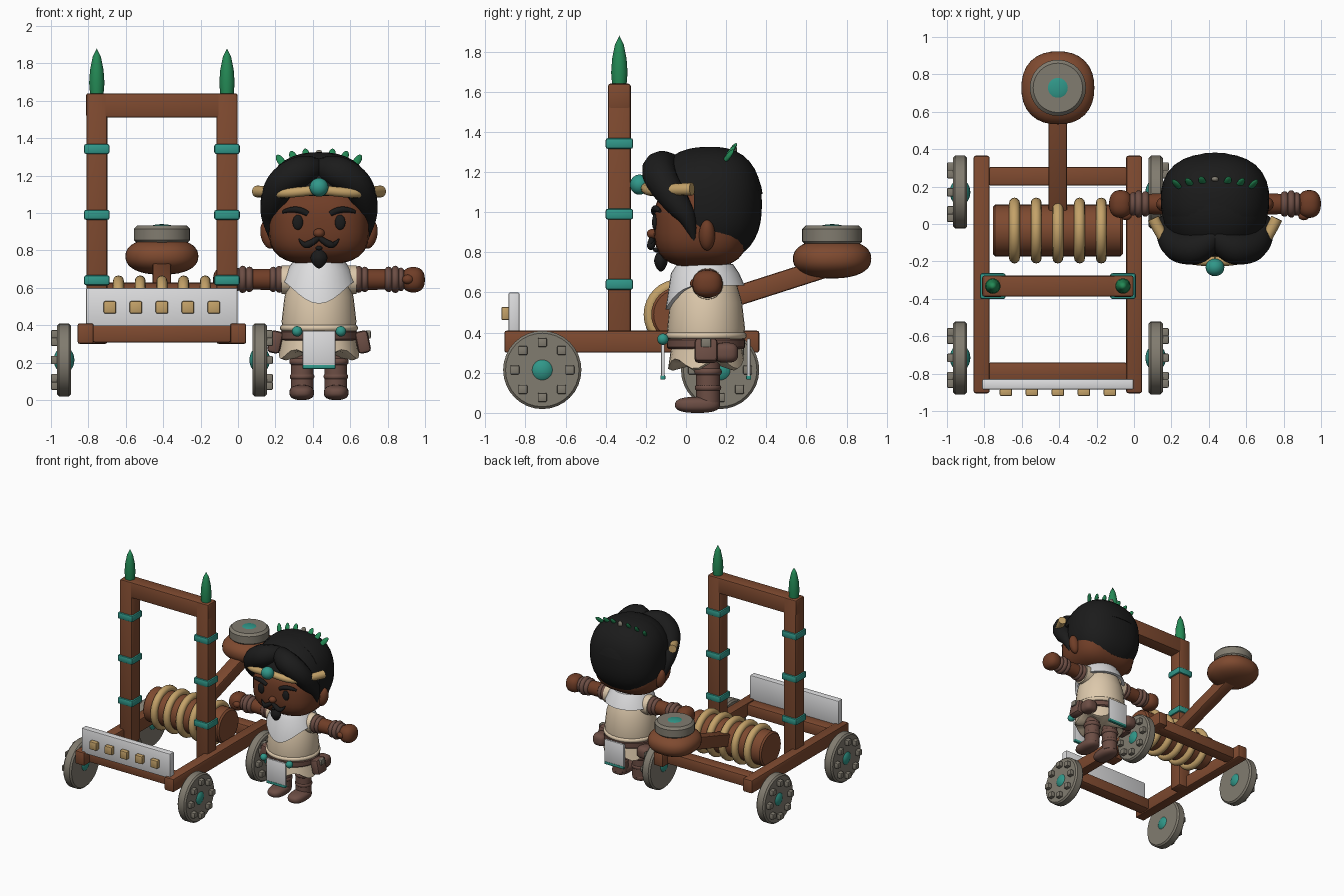
import bpy, bmesh, math
from mathutils import Matrix, Vector, Euler

cube = bpy.data.objects.get("Cube")
if cube:
    bpy.data.objects.remove(cube, do_unlink=True)


def material(name, r, g, b):
    m = bpy.data.materials.new(name)
    m.use_nodes = True
    m.diffuse_color = (r, g, b, 1)
    node = m.node_tree.nodes["Principled BSDF"]
    node.inputs["Base Color"].default_value = (r, g, b, 1)
    node.inputs["Roughness"].default_value = 0.8
    return m


WOOD = material("wood brown", .21, .068, .029)
SKIN = material("skin brown", .16, .047, .02)
BLACK = material("hair black", .011, .011, .011)
TEAL = material("teal stone", .03, .31, .25)
GREEN = material("leaf green", .017, .25, .09)
TAN = material("rope tan", .55, .36, .14)
GRAY = material("stone gray", .22, .2, .16)
WHITE = material("white cloth", .73, .73, .74)
CREAM = material("cream tunic", .72, .58, .41)
LEATHER = material("leather brown", .15, .075, .058)
X_AXIS = (0, math.pi / 2, 0)


def smooth(ob):
    bpy.ops.object.select_all(action="DESELECT")
    ob.select_set(True)
    bpy.context.view_layer.objects.active = ob
    bpy.ops.object.shade_smooth_by_angle(angle=math.radians(40))
    return ob


def finish(bm, name, mat, loc=(0, 0, 0), rot=(0, 0, 0)):
    bm.transform(Matrix.Translation(loc) @ Euler(rot).to_matrix().to_4x4())
    bmesh.ops.recalc_face_normals(bm, faces=bm.faces)
    me = bpy.data.meshes.new(name)
    bm.to_mesh(me)
    bm.free()
    me.materials.append(mat)
    ob = bpy.data.objects.new(name, me)
    bpy.context.collection.objects.link(ob)
    return smooth(ob)


def box(name, mat, loc, size, bevel=.012, rot=(0, 0, 0)):
    bm = bmesh.new()
    bmesh.ops.create_cube(bm, size=1)
    bm.transform(Matrix.Diagonal((*size, 1)))
    if bevel:
        bmesh.ops.bevel(bm, geom=bm.edges[:], offset=bevel, segments=2,
                        profile=.5, affect="EDGES")
    return finish(bm, name, mat, loc, rot)


def ball(name, mat, loc, radii, power=2, rot=(0, 0, 0), cuts=()):
    """Rounded solid; each cut is (point, normal) and removes the normal's side."""
    bm = bmesh.new()
    bmesh.ops.create_uvsphere(bm, u_segments=32, v_segments=20, radius=1)
    for v in bm.verts:
        n = sum(abs(c) ** power for c in v.co) ** (1 / power)
        v.co = Vector(c / n * r for c, r in zip(v.co, radii))
    for point, normal in cuts:
        cut = bmesh.ops.bisect_plane(bm, geom=bm.verts[:] + bm.edges[:] + bm.faces[:],
                                     plane_co=point, plane_no=normal, clear_outer=True)
        edges = [e for e in cut["geom_cut"] if isinstance(e, bmesh.types.BMEdge)]
        bmesh.ops.edgeloop_fill(bm, edges=edges)
    return finish(bm, name, mat, loc, rot)


def lathe(name, mat, profile, loc, rot=(0, 0, 0), depth=1, steps=32, shape=None):
    bm = bmesh.new()
    vs = [bm.verts.new((r, 0, z)) for r, z in profile]
    es = [bm.edges.new(p) for p in zip(vs, vs[1:])]
    bmesh.ops.spin(bm, geom=vs + es, cent=(0, 0, 0), axis=(0, 0, 1),
                   angle=2 * math.pi, steps=steps)
    bmesh.ops.remove_doubles(bm, verts=bm.verts[:], dist=.0005)
    for v in bm.verts:
        if shape:
            shape(v)
        v.co.y *= depth
    return finish(bm, name, mat, loc, rot)


def disc(name, mat, loc, radius, half, rot=(0, 0, 0), bevel=.012, depth=1):
    b = bevel
    return lathe(name, mat, [(0, -half), (radius - b, -half), (radius, b - half),
                             (radius, half - b), (radius - b, half), (0, half)], loc, rot, depth)


def ring(name, mat, loc, major, minor, rot=(0, 0, 0), depth=1):
    pts = [(major + minor * math.cos(i * math.pi / 6), minor * math.sin(i * math.pi / 6))
           for i in range(13)]
    return lathe(name, mat, pts, loc, rot, depth)


def tube(name, mat, points, radii):
    cu = bpy.data.curves.new(name, "CURVE")
    cu.dimensions = "3D"
    cu.bevel_depth = 1
    cu.bevel_resolution = 4
    cu.use_fill_caps = True
    sp = cu.splines.new("NURBS")
    sp.points.add(len(points) - 1)
    for p, co, r in zip(sp.points, points, radii):
        p.co, p.radius = (*co, 1), r
    sp.order_u, sp.use_endpoint_u, sp.resolution_u = 3, True, 8
    ob = bpy.data.objects.new(name, cu)
    bpy.context.collection.objects.link(ob)
    bpy.ops.object.select_all(action="DESELECT")
    ob.select_set(True)
    bpy.context.view_layer.objects.active = ob
    bpy.ops.object.convert(target="MESH")
    ob = bpy.context.object
    ob.data.materials.clear()
    ob.data.materials.append(mat)
    return smooth(ob)


# ---- Catapult ----
MID = -.407
for s, side in ((-1, "right"), (1, "left")):
    x = MID + s * .405
    box(f"{side}_rail", WOOD, (x + s * .003, -.27, .355), (.086, 1.27, .11))
    px = MID + s * .348
    box(f"{side}_post", WOOD, (px, -.332, .97), (.112, .114, 1.34))
    for z in (.64, .99, 1.342):
        box(f"{side}_post_band", TEAL, (px, -.332, z), (.137, .138, .054))
    lathe(f"{side}_post_spike", GREEN, [(0, 0), (.036, 0), (.041, .06), (.036, .13),
                                        (.022, .2), (0, .245)], (px, -.332, 1.635))
    # Wheels with a hub and a circle of square bolts
    wx = MID + s * .523
    for y, end in ((-.716, "front"), (.17, "rear")):
        disc(f"{end}_{side}_wheel", GRAY, (wx, y, .214), .195, .038, X_AXIS)
        ball(f"{end}_{side}_hub", TEAL, (wx, y, .214), (.055, .07, .07))
        for i in range(8):
            a = i * math.pi / 4
            box(f"{end}_{side}_wheel_bolt", GRAY,
                (wx + s * .048, y + .137 * math.cos(a), .214 + .137 * math.sin(a)),
                (.044, .045, .045), .006)
box("front_crossbar", WOOD, (MID, -.79, .355), (.74, .1, .095))
box("rear_crossbar", WOOD, (MID, .255, .355), (.74, .1, .095))
box("gate_beam", WOOD, (MID, -.332, 1.575), (.81, .112, .13))
box("front_shield", WHITE, (MID, -.857, .497), (.81, .055, .205), .008)
for i in range(5):
    box("shield_stud", TAN, (MID + (i - 2) * .139, -.9, .495), (.066, .04, .066), .008)
    ring("drum_rope", TAN, (MID + (i - 2) * .116, -.035, .49), .147, .029, X_AXIS)
disc("drum", WOOD, (MID, -.035, .49), .138, .347, X_AXIS)
box("throwing_arm", WOOD, (MID, .34, .61), (.1, .8, .1), .012, (.31, 0, 0))
ball("bowl", WOOD, (MID, .728, .768), (.195, .195, .098), 2.3)
disc("bowl_rim", GRAY, (MID, .728, .885), .15, .048, bevel=.018)
ball("bowl_stone", TEAL, (MID, .728, .92), (.07, .07, .02))

# ---- Figure: head ----
CX = .433


def at(x, y, z):
    return (CX + x, y, z)


ball("head", SKIN, at(0, .075, .935), (.27, .235, .21), 3)
ball("hair_back", BLACK, at(0, .13, 1.04), (.29, .248, .285), 2.4,
     cuts=[((0, -.09, 0), (0, -1, 0)), ((0, .1, -.23), (0, -.15, -1))])
ball("hair_top", BLACK, at(0, .1, 1.04), (.287, .285, .285), 2.2,
     cuts=[((0, 0, .05), (0, 0, -1))])
ball("nose", SKIN, at(0, -.165, .892), (.03, .03, .025))
ball("headband_gem", TEAL, at(0, -.232, 1.137), (.05, .047, .05))
ball("goatee", BLACK, at(0, -.125, .758), (.045, .034, .055), 1.6)
ball("lip_tuft", BLACK, at(0, -.148, .812), (.018, .016, .012))
ball("crown_stone", GRAY, at(0, .24, 1.312), (.02, .014, .026))
for s, side in ((-1, "right"), (1, "left")):
    ball(f"{side}_ear", SKIN, at(s * .27, .105, .885), (.042, .04, .077), rot=(0, s * .2, 0))
    ball(f"{side}_eye", BLACK, at(s * .113, -.155, .95), (.028, .014, .04))
    tube(f"{side}_brow", BLACK, [at(s * .06, -.158, .995), at(s * .12, -.162, 1.035),
                                 at(s * .195, -.13, 1.005)], (.014, .022, .008))
    tube(f"{side}_moustache", BLACK, [at(0, -.17, .868), at(s * .055, -.18, .828),
                                      at(s * .085, -.165, .83), at(s * .108, -.155, .862)],
         (.013, .022, .013, .003))
    tube(f"{side}_fringe", BLACK, [at(0, -.06, 1.24), at(s * .07, -.135, 1.235),
                                   at(s * .2, -.13, 1.17), at(s * .25, -.05, 1.05),
                                   at(s * .27, .02, .96), at(s * .255, .04, .86)],
         (.05, .09, .085, .07, .04, .01))
    tube(f"{side}_headband", TAN, [at(0, -.2, 1.125), at(s * .15, -.2, 1.105),
                                   at(s * .26, -.12, 1.11), at(s * .33, .03, 1.115)],
         (.026, .026, .028, .032))
    for i in range(1, 4):
        ball(f"{side}_crown_leaf", GREEN, at(s * .068 * i, .235 - .008 * i, 1.31 - .0035 * i * i),
             (.02, .012, .045), rot=(-.6, s * .2 * i, 0))


# ---- Figure: clothes and body ----
def pointed_front(v):
    if v.co.z < .01:
        v.co.z -= .12 * max(0, -v.co.y / v.co.xy.length) ** 3


def ragged_hem(v):
    if v.co.z < .02:
        v.co.z += .025 * math.sin(5 * math.atan2(v.co.y, v.co.x))


lathe("tunic", CREAM, [(0, .36), (.19, .36), (.2, .42), (.185, .55), (.155, .65),
                       (.1, .73), (0, .75)], at(0, .1, 0), depth=.97)
lathe("scarf", WHITE, [(.17, 0), (.197, 0), (.17, .06), (.14, .105), (.1, .115)],
      at(0, .095, .635), depth=1, shape=pointed_front)
lathe("skirt", CREAM, [(0, .02), (.19, 0), (.215, .01), (.19, .14), (0, .14)],
      at(0, .1, .235), depth=.88, shape=ragged_hem)
disc("belt", LEATHER, at(0, .1, .345), .205, .026, bevel=.008, depth=.95)
ring("rope_belt", CREAM, at(0, .1, .385), .192, .017, depth=.97)
for y, end in ((-.115, "front"), (.312, "rear")):
    box(f"{end}_apron", WHITE, at(0, y, .275), (.175, .018, .19), .004)
    box(f"{end}_apron_trim", TEAL, at(0, y, .177), (.175, .024, .022), .004)
for s, side in ((-1, "right"), (1, "left")):
    ball(f"{side}_belt_bead", TEAL, at(s * .117, -.115, .367), (.028, .028, .028))
    box(f"{side}_pouch", LEATHER, at(s * .235, .1, .31), (.07, .115, .12), .02, (0, -s * .2, 0))
    box(f"{side}_pouch_buckle", GRAY, at(s * .262, .1, .35), (.03, .05, .045), .006)
    ball(f"{side}_back_pouch", LEATHER, at(s * .2, .2, .3), (.055, .06, .05), 3)
    # Legs and boots
    disc(f"{side}_leg", LEATHER, at(s * .09, .11, .17), .06, .14)
    ring(f"{side}_boot_cuff", LEATHER, at(s * .09, .11, .205), .048, .021)
    ring(f"{side}_ankle_band", LEATHER, at(s * .09, .11, .125), .048, .018)
    ball(f"{side}_foot", LEATHER, at(s * .092, .057, .04), (.066, .112, .04), 2.6)
    # Arms held straight out
    turn = (0, s * math.pi / 2, 0)
    lathe(f"{side}_sleeve", CREAM, [(0, 0), (.08, 0), (.076, .1), (0, .1)],
          at(s * .1, .107, .642), turn)
    lathe(f"{side}_arm", SKIN, [(0, .1), (.058, .1), (.056, .3), (.05, .48), (0, .48)],
          at(0, .107, .645), turn)
    for d, major, minor in ((.212, .052, .02), (.245, .05, .018),
                            (.372, .048, .02), (.408, .053, .02), (.438, .046, .017)):
        ring(f"{side}_arm_wrap", LEATHER, at(s * d, .107, .645), major, minor, turn)
    ball(f"{side}_hand", SKIN, at(s * .504, .107, .643), (.062, .074, .068), 2.4)
    ball(f"{side}_thumb", SKIN, at(s * .475, .045, .645), (.03, .025, .025))
